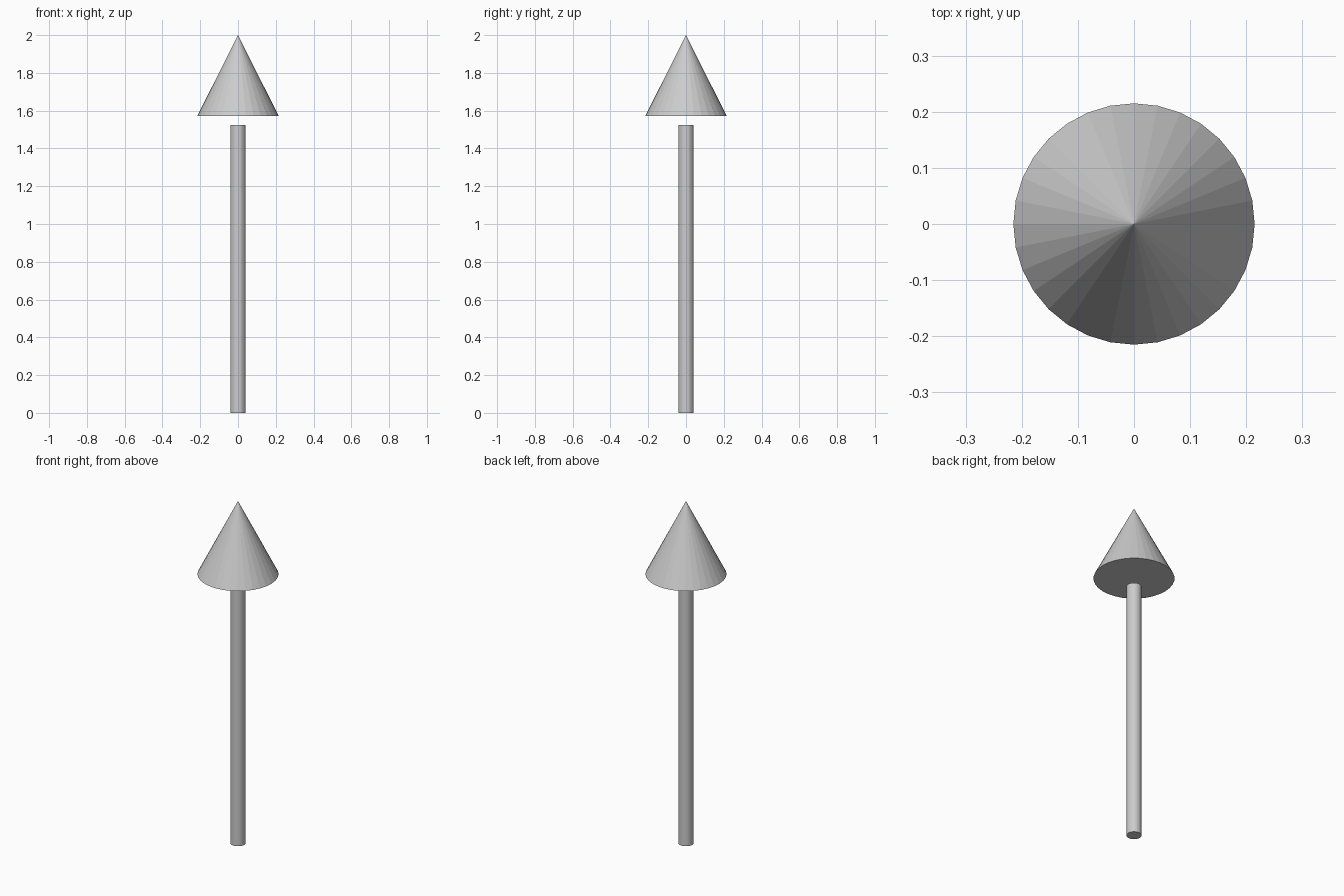
import bpy

if "Cube" in bpy.data.objects:
    bpy.data.objects.remove(bpy.data.objects["Cube"])

SIDES = 32


def cone(name, r_bottom, r_top, z0, z1):
    bpy.ops.mesh.primitive_cone_add(
        vertices=SIDES, radius1=r_bottom, radius2=r_top, depth=z1 - z0,
        end_fill_type='NGON', location=(0, 0, (z0 + z1) / 2))
    bpy.context.object.name = name


# Thin round shaft, standing on the ground
cone("arrow_shaft", 0.04, 0.04, 0.0, 1.523)

# Faceted pointed head, floating just above the shaft
cone("arrow_head", 0.215, 0.0, 1.573, 2.0)
